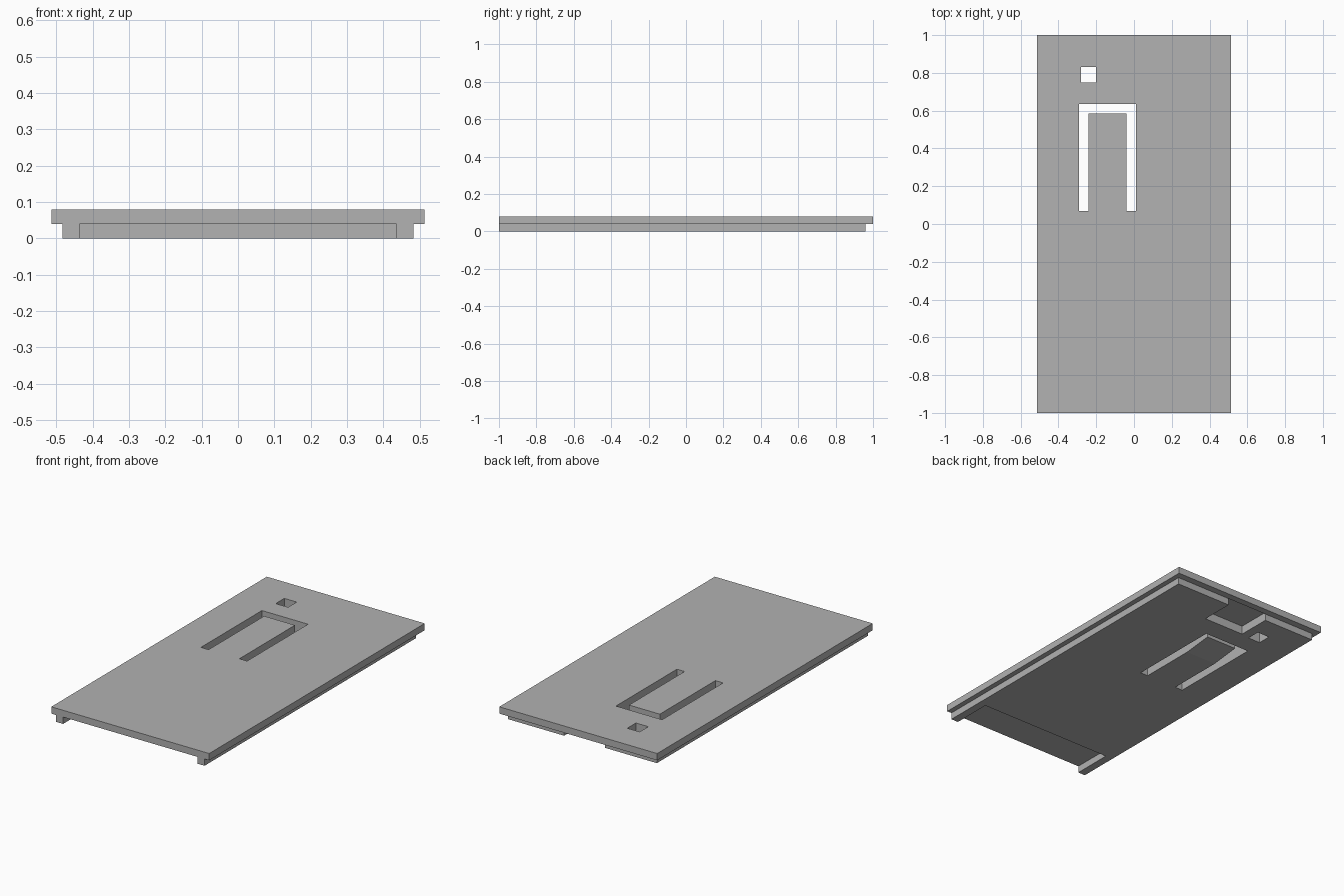
import bpy, bmesh
from mathutils import Vector

old = bpy.data.objects.get("Cube")
if old:
    bpy.data.objects.remove(old, do_unlink=True)

W, TOP, STEP = 0.513, 0.08, 0.04   # half width, full height, lip underside

grey = bpy.data.materials.new("cover_grey")
grey.use_nodes = True
colour = (0.445, 0.445, 0.445, 1)
grey.diffuse_color = colour
grey.node_tree.nodes["Principled BSDF"].inputs["Base Color"].default_value = colour


def prism(name, base, sweep):
    """Closed solid made by sweeping a flat outline along a vector."""
    bm = bmesh.new()
    face = bm.faces.new([bm.verts.new(p) for p in base])
    out = bmesh.ops.extrude_face_region(bm, geom=[face])
    moved = [v for v in out["geom"] if isinstance(v, bmesh.types.BMVert)]
    bmesh.ops.translate(bm, verts=moved, vec=Vector(sweep))
    bmesh.ops.recalc_face_normals(bm, faces=bm.faces)
    mesh = bpy.data.meshes.new(name)
    bm.to_mesh(mesh)
    bm.free()
    mesh.materials.append(grey)
    ob = bpy.data.objects.new(name, mesh)
    bpy.context.scene.collection.objects.link(ob)
    return ob


def box(name, x0, x1, y0, y1, z0, z1):
    base = [(x0, y0, z0), (x1, y0, z0), (x1, y1, z0), (x0, y1, z0)]
    return prism(name, base, (0, 0, z1 - z0))


cover = box("sliding_cover", -W, W, -1, 1, 0, TOP)
cutters = []

# Lip along both sides and the back
for side in (-1, 1):
    x0, x1 = sorted((side * 0.483, side * 0.6))
    cutters.append(box("side_lip_cutter", x0, x1, -1.1, 1.1, -0.1, STEP))
cutters.append(box("back_lip_cutter", -0.55, 0.55, 0.96, 1.15, -0.1, STEP))

# Underside recesses at the front and back
cutters.append(box("front_recess_cutter", -0.436, 0.436, -1.2, -0.763, -0.1, STEP))
cutters.append(box("back_pocket_cutter", -0.145, 0.12, 0.76, 0.96, -0.1, 0.05))

# U-shaped slot that frees the spring tongue
slot = [(-0.29, 0.07), (-0.24, 0.07), (-0.24, 0.586), (-0.04, 0.586),
        (-0.04, 0.07), (0.01, 0.07), (0.01, 0.636), (-0.29, 0.636)]
cutters.append(prism("tongue_slot_cutter", [(x, y, -0.1) for x, y in slot], (0, 0, 0.3)))

# Square hole behind the tongue
cutters.append(box("square_hole_cutter", -0.28, -0.2, 0.75, 0.83, -0.1, 0.2))

# Bevelled underside of the tongue tip
ramp = [(0.41, -0.05), (0.61, -0.05), (0.61, 0.023), (0.41, 0)]
cutters.append(prism("tongue_ramp_cutter", [(-0.265, y, z) for y, z in ramp], (0.25, 0, 0)))

for cutter in cutters:
    mod = cover.modifiers.new(cutter.name, "BOOLEAN")
    mod.operation = "DIFFERENCE"
    mod.solver = "EXACT"
    mod.object = cutter

# Bake the cuts and remove the helper solids
bpy.context.view_layer.update()
graph = bpy.context.evaluated_depsgraph_get()
baked = bpy.data.meshes.new_from_object(cover.evaluated_get(graph))
cover.modifiers.clear()
cover.data = baked
for cutter in cutters:
    bpy.data.objects.remove(cutter, do_unlink=True)
